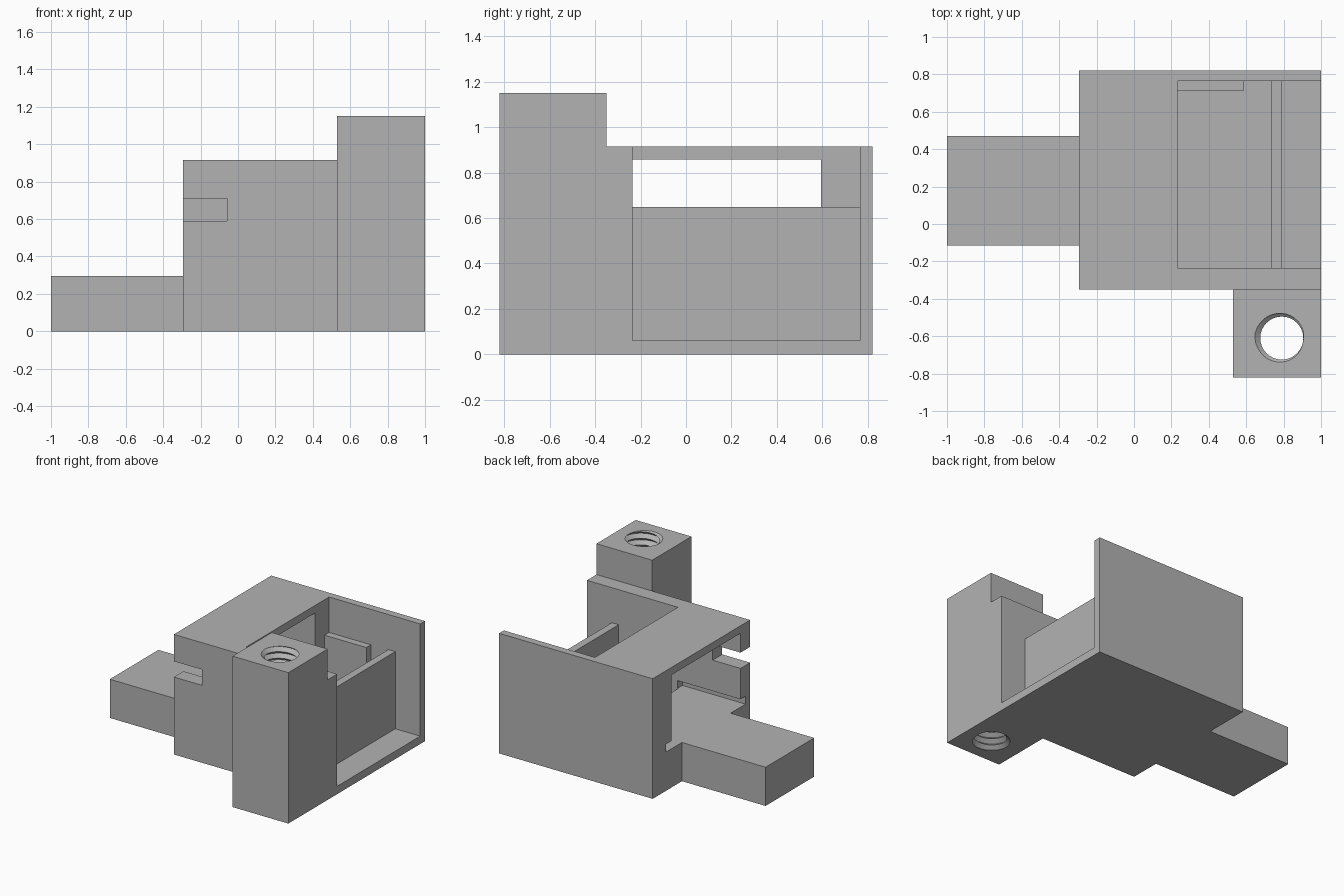
import bpy, bmesh, math

cube = bpy.data.objects.get("Cube")
if cube:
    bpy.data.objects.remove(cube, do_unlink=True)

grey = bpy.data.materials.new("plain grey")
grey.use_nodes = True
COLOUR = (0.45, 0.45, 0.45, 1)
grey.diffuse_color = COLOUR
grey.node_tree.nodes["Principled BSDF"].inputs["Base Color"].default_value = COLOUR


def add_object(name, bm):
    bmesh.ops.recalc_face_normals(bm, faces=bm.faces)
    mesh = bpy.data.meshes.new(name)
    bm.to_mesh(mesh)
    bm.free()
    mesh.materials.append(grey)
    obj = bpy.data.objects.new(name, mesh)
    bpy.context.collection.objects.link(obj)
    return obj


def box(name, *spans):
    """Box from (low, high) spans along x, y and z."""
    bm = bmesh.new()
    bmesh.ops.create_cube(bm, size=1)
    for v in bm.verts:
        v.co = [lo if c < 0 else hi for c, (lo, hi) in zip(v.co, spans)]
    return add_object(name, bm)


def cut(target, cutter):
    """Subtract the cutter from the target and remove the cutter."""
    cutter.hide_render = True
    mod = target.modifiers.new("cut", 'BOOLEAN')
    mod.operation = 'DIFFERENCE'
    mod.solver = 'EXACT'
    mod.object = cutter
    bpy.context.view_layer.objects.active = target
    bpy.ops.object.modifier_apply(modifier=mod.name)
    bpy.data.objects.remove(cutter, do_unlink=True)


def threaded_rod(name, x, y, z, pitch, r_crest, r_root, rows, n=32):
    """Closed helical rod; each row climbs half a pitch."""
    bm = bmesh.new()
    verts = {}

    def vert(row, j):
        if j == n:
            row, j = row + 2, 0
        if (row, j) not in verts:
            a = math.tau * j / n
            r = r_root if row % 2 else r_crest
            verts[row, j] = bm.verts.new((x + r * math.cos(a), y + r * math.sin(a),
                                          z + pitch * (row / 2 + j / n)))
        return verts[row, j]

    for row in range(rows):
        for j in range(n):
            bm.faces.new((vert(row, j), vert(row, j + 1), vert(row + 1, j + 1), vert(row + 1, j)))
    # Fan caps beyond both ends
    for row, drop in ((0, -pitch), (rows, 3 * pitch)):
        loop = [vert(row, j) for j in range(n + 1)] + [vert(row + 1, 0)]
        tip = bm.verts.new((x, y, z + pitch * row / 2 + drop))
        for a, b in zip(loop, loop[1:] + loop[:1]):
            bm.faces.new((a, b, tip))
    return add_object(name, bm)


# Housing: solid block hollowed out
housing = box("housing", (-0.295, 1), (-0.35, 0.822), (0, 0.915))
cut(housing, box("chamber_cutter", (0.232, 1.2), (-0.235, 0.765), (0.06, 1.2)))
cut(housing, box("slot_cutter", (-0.5, 0.237), (-0.295, 0.66), (0.295, 0.355)))
cut(housing, box("opening_cutter", (-0.5, 0.4), (-0.235, 0.595), (0.32, 0.857)))
cut(housing, box("notch_cutter", (-0.5, -0.06), (-0.5, -0.1), (0.59, 0.71)))

# Tongue reaching out under the side opening
box("tongue", (-1, -0.295), (-0.115, 0.47), (0, 0.295))

# Partition and rib inside the chamber
box("partition", (0.732, 0.79), (-0.235, 0.765), (0.06, 0.648))
box("rib", (0.232, 0.585), (0.71, 0.765), (0.06, 0.645))

# Corner post with a threaded through hole
post = box("threaded_post", (0.53, 1), (-0.822, -0.35), (0, 1.15))
cut(post, threaded_rod("thread_cutter", 0.79, -0.61, -0.1235, 0.05, 0.145, 0.115, 54))
